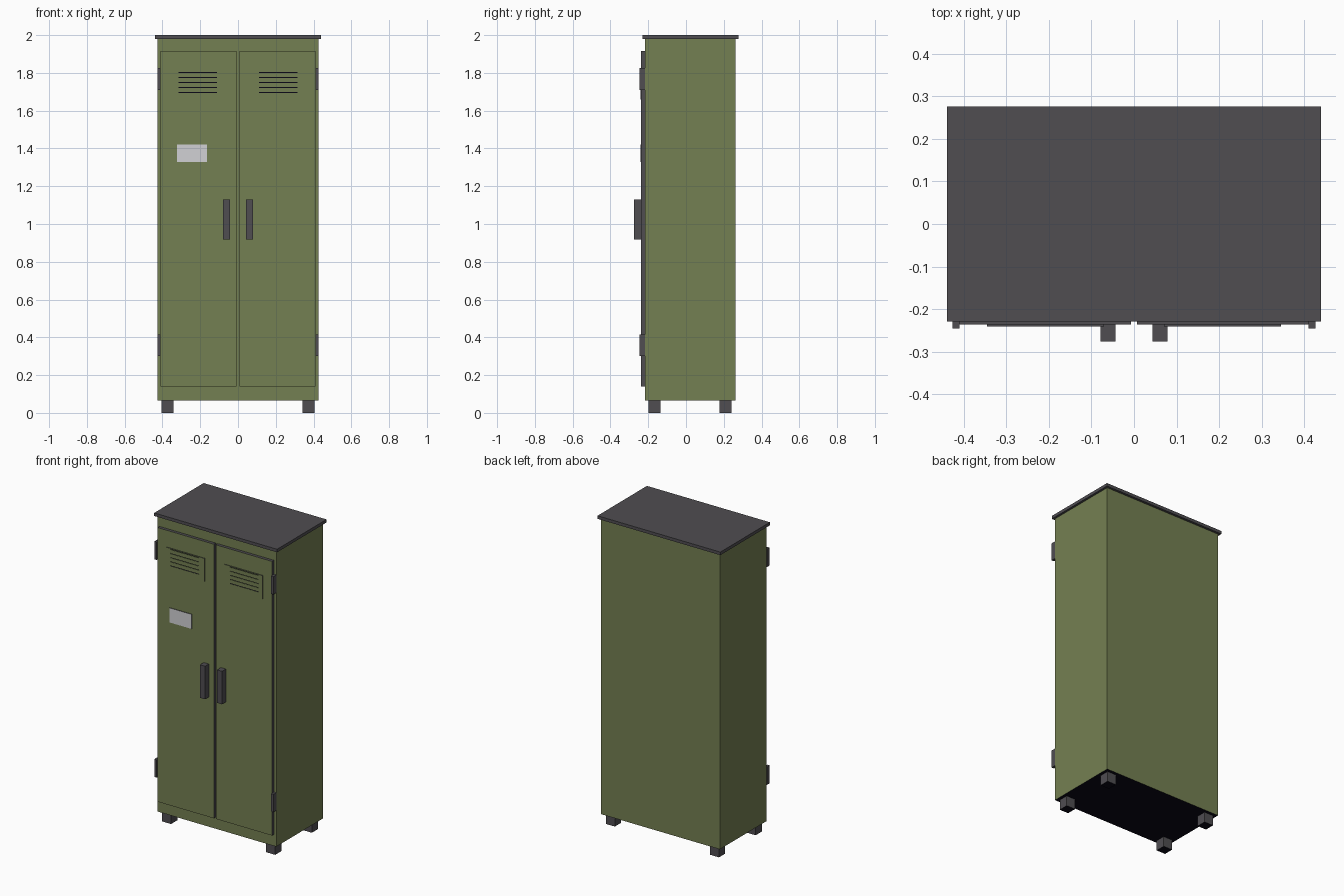
import bpy

old = bpy.data.objects.get("Cube")
if old:
    bpy.data.objects.remove(old, do_unlink=True)


def material(name, r, g, b):
    m = bpy.data.materials.new(name)
    m.use_nodes = True
    m.diffuse_color = (r, g, b, 1)
    m.node_tree.nodes["Principled BSDF"].inputs["Base Color"].default_value = (r, g, b, 1)
    return m


GREEN = material("olive_green", 0.175, 0.214, 0.084)
GREY = material("dark_grey", 0.079, 0.075, 0.083)
WHITE = material("label_grey", 0.64, 0.64, 0.66)
BLACK = material("shadow_black", 0.003, 0.002, 0.008)


def box(name, mat, x, y, z, edge=None, under=None):
    """Box from (min, max) pairs; optional materials for all but the front, and for the underside."""
    spans = (x, y, z)
    bpy.ops.mesh.primitive_cube_add(size=1, location=[(min(s) + max(s)) / 2 for s in spans])
    ob = bpy.context.object
    ob.name = name
    ob.scale = [max(s) - min(s) for s in spans]
    bpy.ops.object.transform_apply(location=False, rotation=False, scale=True)
    for m in (mat, edge or mat, under or edge or mat):
        ob.data.materials.append(m)
    for f in ob.data.polygons:
        if f.normal.z < -0.5:
            f.material_index = 2
        elif f.normal.y > -0.5:
            f.material_index = 1
    return ob


# Cabinet and lid
box("cabinet_body", GREEN, (-0.426, 0.426), (-0.217, 0.262), (0.066, 1.98), under=BLACK)
box("lid", GREY, (-0.44, 0.44), (-0.229, 0.277), (1.98, 2.0))

SLOTS = [1.696 + i * 0.0265 for i in range(5)]
GAP = 0.002
PANEL_Y = (-0.241, -0.237)

for side, s in (("left", 1), ("right", -1)):
    # Door leaf with dark edges
    box(side + "_door", GREEN, (s * 0.007, s * 0.41), (-0.237, -0.217), (0.141, 1.916), edge=GREY)

    # Raised vent panel: frame, slats and the dark slots between them
    wide, inner = (s * 0.07, s * 0.346), (s * 0.11, s * 0.315)
    for part, x, z in (
        ("bottom_rail", wide, (1.658, SLOTS[0] - GAP)),
        ("top_rail", wide, (SLOTS[-1] + GAP, 1.808)),
        ("inner_stile", (wide[0], inner[0]), (SLOTS[0] - GAP, SLOTS[-1] + GAP)),
        ("outer_stile", (inner[1], wide[1]), (SLOTS[0] - GAP, SLOTS[-1] + GAP)),
    ):
        box(f"{side}_vent_{part}", GREEN, x, PANEL_Y, z, edge=GREY)
    for i, (low, high) in enumerate(zip(SLOTS, SLOTS[1:])):
        box(f"{side}_vent_slat_{i + 1}", GREEN, inner, PANEL_Y, (low + GAP, high - GAP))
    for i, z in enumerate(SLOTS):
        box(f"{side}_vent_slot_{i + 1}", BLACK, inner, (-0.238, -0.237), (z - GAP, z + GAP))

    # Pull handle
    box(side + "_handle", GREY, (s * 0.043, s * 0.079), (-0.276, -0.237), (0.917, 1.131))

    # Hinges
    for level, z in (("lower", 0.358), ("upper", 1.768)):
        box(f"{side}_{level}_hinge", GREY, (s * 0.41, s * 0.427),
            (-0.246, -0.217), (z - 0.058, z + 0.058))

    # Feet
    for end, y in (("front", -0.166), ("back", 0.209)):
        box(f"{side}_{end}_foot", GREY, (s * 0.341, s * 0.405), (y - 0.032, y + 0.032),
            (0, 0.066), under=BLACK)

# Label plate
box("label_plate", WHITE, (-0.323, -0.163), (-0.241, -0.237), (1.327, 1.421), edge=GREY)
